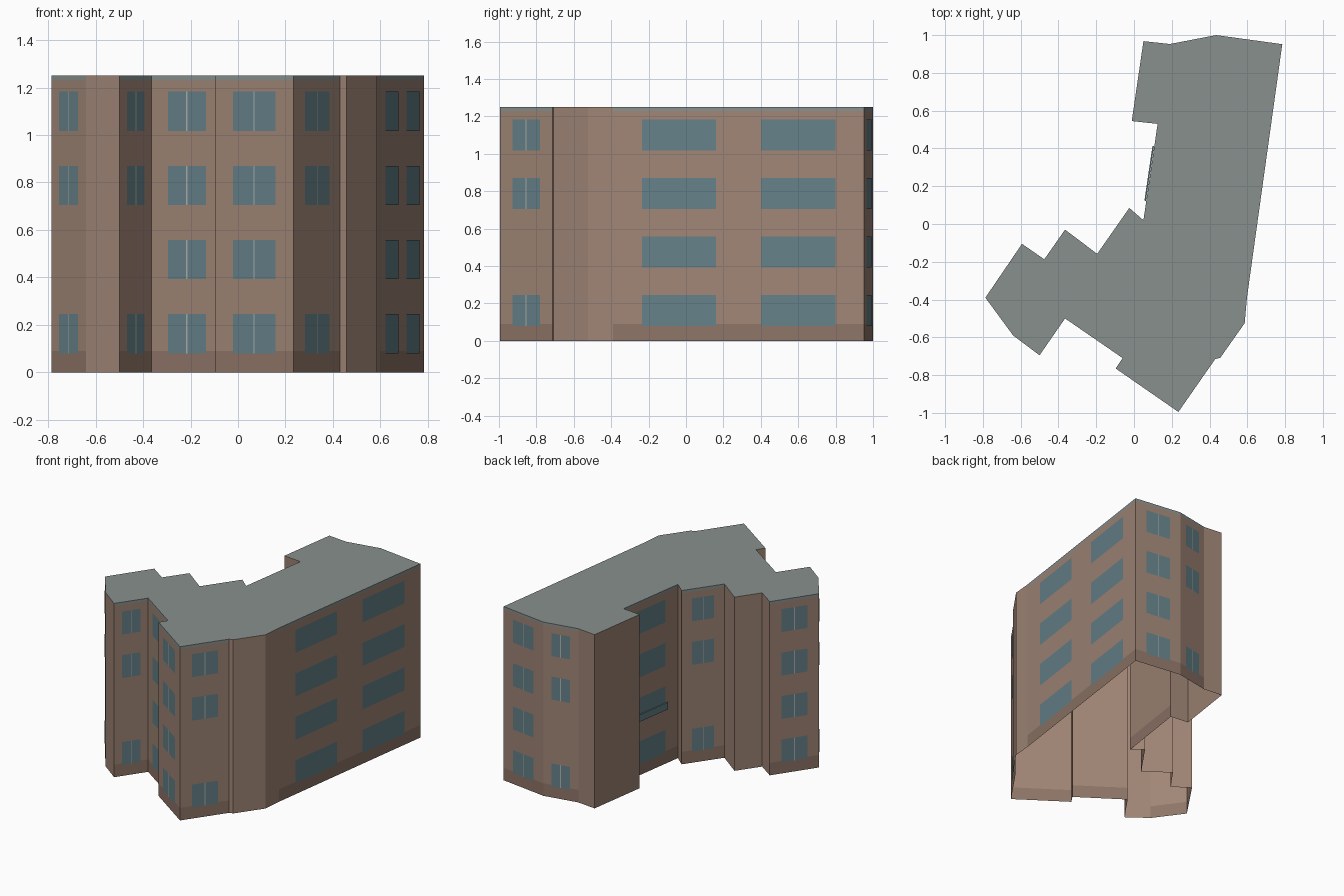
import bpy, bmesh
from mathutils import Vector

if "Cube" in bpy.data.objects:
    bpy.data.objects.remove(bpy.data.objects["Cube"])

H, BASE, TRIM = 1.25, 0.09, 1.23
FLOORS = [(0.08, 0.245), (0.393, 0.558), (0.705, 0.87), (1.018, 1.183)]
ALL, SKIP = (0, 1, 2, 3), (0, 2, 3)

# Footprint, counter-clockwise from the west corner
P = [(-0.787, -0.39), (-0.64, -0.59), (-0.50, -0.695), (-0.365, -0.50),
     (-0.06, -0.71), (-0.097, -0.765), (0.235, -0.995), (0.43, -0.715),
     (0.457, -0.708), (0.586, -0.525), (0.598, -0.39), (0.785, 0.952),
     (0.435, 1.0), (0.19, 0.953), (0.05, 0.968), (-0.012, 0.545),
     (0.125, 0.53), (0.05, 0.02), (-0.025, 0.085), (-0.195, -0.158),
     (-0.365, -0.03), (-0.475, -0.187), (-0.593, -0.105)]
P = [Vector(p) for p in P]

# Windowed walls: edge index -> (spans along wall, floors, has centre bar)
WIN = {0: ([(.23, .77)], SKIP, True), 2: ([(.23, .77)], SKIP, True),
       3: ([(.23, .76)], ALL, True), 5: ([(.23, .77)], ALL, True),
       6: ([(.24, .77)], SKIP, True), 10: ([(.116, .41), (.59, .886)], ALL, False),
       11: ([(.24, .76)], ALL, True), 12: ([(.23, .77)], SKIP, True),
       16: ([(.23, .77)], ALL, False), 18: ([(.24, .76)], SKIP, True),
       22: ([(.24, .76)], ALL, True)}


def material(name, rgb):
    m = bpy.data.materials.new(name)
    m.diffuse_color = (*rgb, 1)
    m.use_nodes = True
    m.node_tree.nodes["Principled BSDF"].inputs["Base Color"].default_value = m.diffuse_color
    return m


def make(name, faces, mat):
    """Turn a list of coordinate loops into one flat-shaded object."""
    bm = bmesh.new()
    for f in faces:
        bm.faces.new([bm.verts.new(c) for c in f])
    bmesh.ops.remove_doubles(bm, verts=bm.verts, dist=1e-5)
    me = bpy.data.meshes.new(name)
    bm.to_mesh(me)
    bm.free()
    me.materials.append(mat)
    ob = bpy.data.objects.new(name, me)
    bpy.context.collection.objects.link(ob)
    return ob


def panel(i, s, t, z0, z1, out=0.0):
    """Vertical quad on wall i between fractions s and t, pushed outward."""
    a, b = P[i], P[(i + 1) % len(P)]
    d = b - a
    n = Vector((d.y, -d.x)).normalized() * out
    p, q = a + d * s + n, a + d * t + n
    return [(p.x, p.y, z0), (q.x, q.y, z0), (q.x, q.y, z1), (p.x, p.y, z1)]


walls, plinth, trim, panes, bars = [], [], [], [], []
for i in range(len(P)):
    if i not in WIN:
        walls.append(panel(i, 0, 1, 0, H))
        continue
    # Windowed walls have a darker plinth and a grey trim below the roof
    plinth.append(panel(i, 0, 1, 0, BASE))
    walls.append(panel(i, 0, 1, BASE, TRIM))
    trim.append(panel(i, 0, 1, TRIM, H))
    spans, floors, bar = WIN[i]
    length = (P[(i + 1) % len(P)] - P[i]).length
    for s, t in spans:
        for k in floors:
            z0, z1 = FLOORS[k]
            panes.append(panel(i, s, t, z0, z1, 0.002))
            if bar:
                m, h = (s + t) / 2, 0.003 / length
                bars.append(panel(i, m - h, m + h, z0, z1, 0.003))

brick = material("brick", (0.35, 0.235, 0.18))
dark = material("dark_brick", (0.27, 0.175, 0.135))
grey = material("roof_grey", (0.25, 0.28, 0.265))
glass = material("glass", (0.13, 0.22, 0.25))
pale = material("pale_frame", (0.42, 0.45, 0.43))

make("walls", walls, brick)
make("plinth", plinth, dark)
make("roof_trim", trim, grey)
make("roof", [[(p.x, p.y, H) for p in P]], grey)
make("window_panes", panes, glass)
make("window_bars", bars, pale)

# Shallow balcony rail on the courtyard wall
inner = panel(16, .23, .80, 0.39, 0.44, 0.002)
outer = panel(16, .23, .80, 0.39, 0.44, 0.010)
rail = [outer] + [[inner[k], inner[(k + 1) % 4], outer[(k + 1) % 4], outer[k]]
                  for k in range(4)]
make("balcony_rail", rail, glass)
